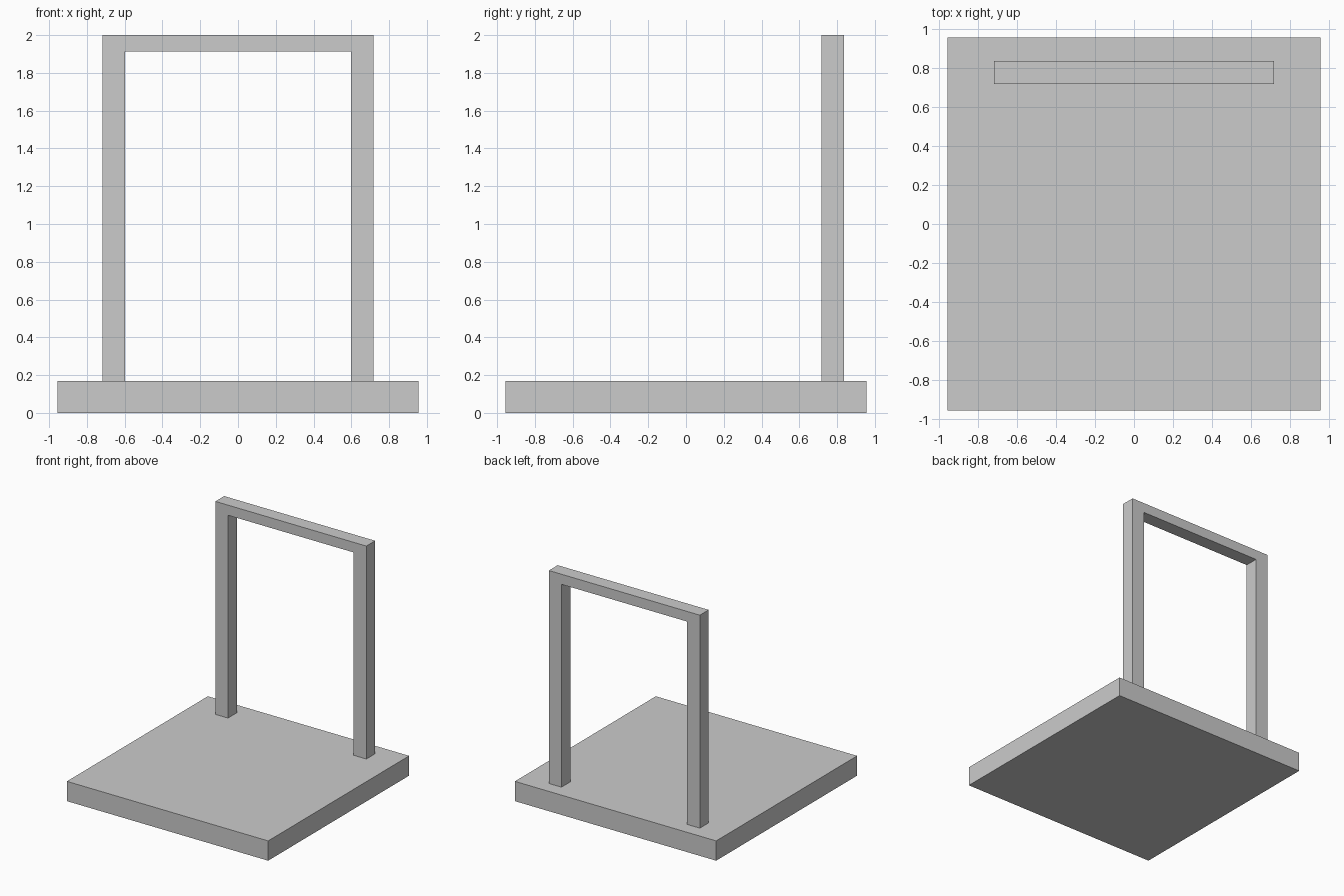
import bpy, bmesh
from mathutils import Vector

if "Cube" in bpy.data.objects:
    bpy.data.objects.remove(bpy.data.objects["Cube"])


def prism(name, profile, y0, y1):
    """Extrude an x/z profile along y from y0 to y1."""
    bm = bmesh.new()
    face = bm.faces.new([bm.verts.new((x, y0, z)) for x, z in profile])
    new = bmesh.ops.extrude_face_region(bm, geom=[face])["geom"]
    verts = [g for g in new if isinstance(g, bmesh.types.BMVert)]
    bmesh.ops.translate(bm, verts=verts, vec=Vector((0, y1 - y0, 0)))
    bmesh.ops.recalc_face_normals(bm, faces=bm.faces)
    mesh = bpy.data.meshes.new(name)
    bm.to_mesh(mesh)
    bm.free()
    obj = bpy.data.objects.new(name, mesh)
    bpy.context.collection.objects.link(obj)
    return obj


def mirrored(half):
    """Close a right-hand half profile across x = 0."""
    return half + [(-x, z) for x, z in reversed(half)]


UNIT = 0.1196        # post thickness, the module of the whole model
BASE_TOP = 0.17
HALF = 8 * UNIT

# Square base slab
prism("base_slab", mirrored([(HALF, 0), (HALF, BASE_TOP)]), -HALF, HALF)

# Back frame: two posts joined by a top rail
frame = mirrored([(5 * UNIT, 1.913), (5 * UNIT, BASE_TOP),
                  (6 * UNIT, BASE_TOP), (6 * UNIT, 2.0)])
prism("back_frame", frame, 6 * UNIT, 7 * UNIT)
